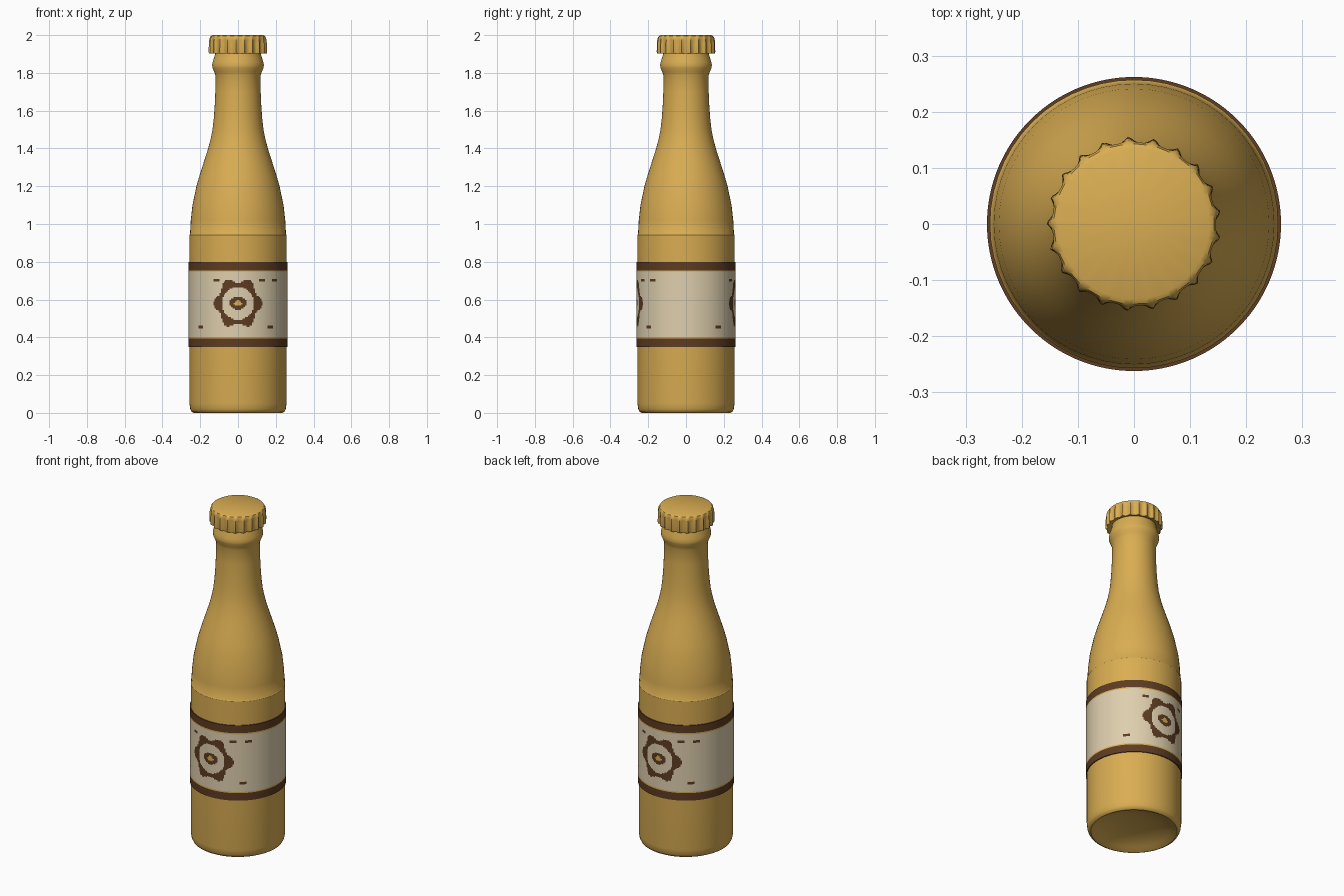
import bpy
from math import sin, cos, pi, radians, atan2, hypot

if "Cube" in bpy.data.objects:
    bpy.data.objects.remove(bpy.data.objects["Cube"])


def material(name, rgb):
    m = bpy.data.materials.new(name)
    m.use_nodes = True
    m.diffuse_color = (*rgb, 1)
    bsdf = m.node_tree.nodes["Principled BSDF"]
    bsdf.inputs["Base Color"].default_value = (*rgb, 1)
    bsdf.inputs["Roughness"].default_value = 0.6
    return m


amber = material("amber", (0.70, 0.42, 0.085))
cream = material("cream", (0.73, 0.62, 0.42))
brown = material("dark brown", (0.11, 0.045, 0.016))


def lathe(name, profile, segments, mats, flute=None, angle=35):
    """Spin (radius, height) points round z; zero-radius ends become poles."""
    verts, rings, faces = [], [], []
    for r, z in profile:
        if r == 0:
            rings.append([len(verts)] * segments)
            verts.append((0, 0, z))
            continue
        rings.append(list(range(len(verts), len(verts) + segments)))
        for i in range(segments):
            a = 2 * pi * i / segments
            rr = r * flute(a, r, z) if flute else r
            verts.append((rr * cos(a), rr * sin(a), z))
    for low, high in zip(rings, rings[1:]):
        for i in range(segments):
            j = (i + 1) % segments
            quad = (low[i], low[j], high[j], high[i])
            faces.append(tuple(dict.fromkeys(quad)))
    mesh = bpy.data.meshes.new(name)
    mesh.from_pydata(verts, [], faces)
    mesh.update()
    ob = bpy.data.objects.new(name, mesh)
    bpy.context.collection.objects.link(ob)
    for m in mats:
        mesh.materials.append(m)
    bpy.ops.object.select_all(action="DESELECT")
    ob.select_set(True)
    bpy.context.view_layer.objects.active = ob
    bpy.ops.object.shade_smooth_by_angle(angle=radians(angle))
    return ob


# Bottle: dished base, straight body, fine step, sloping shoulder, neck, lip bead
bottle_profile = [
    (0, 0.05), (0.08, 0.047), (0.15, 0.035), (0.2, 0.016), (0.225, 0.003),
    (0.235, 0), (0.246, 0.006), (0.253, 0.02), (0.257, 0.05), (0.257, 0.943),
    (0.254, 0.947), (0.25, 1.02), (0.241, 1.1), (0.22, 1.2), (0.206, 1.25),
    (0.19, 1.3), (0.174, 1.35), (0.158, 1.4), (0.145, 1.45), (0.135, 1.5),
    (0.128, 1.56), (0.123, 1.63), (0.12, 1.7), (0.119, 1.785),
    (0.126, 1.805), (0.135, 1.826), (0.137, 1.84), (0.134, 1.856),
    (0.127, 1.88), (0.121, 1.9), (0.117, 1.94), (0, 1.94),
]
lathe("bottle", bottle_profile, 56, [amber])

# Crown cap: scalloped skirt with sharp ridges, fading into a flat top
RIDGES = 21


def scallop(a, r, z):
    if r < 0.135:
        return 1
    phase = ((a - radians(93.6)) * RIDGES / (2 * pi)) % 1
    fade = min(1, (2.0 - z) / 0.035)
    return 1 - 0.085 * fade * sin(pi * phase) ** 0.8


cap_profile = [
    (0.112, 1.915), (0.13, 1.905), (0.156, 1.902), (0.158, 1.91),
    (0.157, 1.955), (0.155, 1.972), (0.151, 1.985), (0.144, 1.995),
    (0.134, 2.0), (0, 2.0),
]
lathe("crown_cap", cap_profile, RIDGES * 8, [amber], scallop)

# Label: thin wrapped sleeve on a fine grid, coloured by rule
RADIUS, LOW, STEP, ROWS = 0.262, 0.35, 0.0075, 60
HIGH = LOW + STEP * ROWS
sleeve = [(RADIUS, LOW + STEP * i) for i in range(ROWS + 1)]
label = lathe("label", [(0.25, LOW)] + sleeve + [(0.25, HIGH)], 216,
              [cream, brown, amber])
CREAM, BROWN, AMBER = range(3)
TOP_DASHES, LOW_DASHES = (-0.115, 0.13, 0.215), (-0.222, 0.187)


def label_colour(p):
    # Border bands with a fine amber line inside each
    edge = min(p.z - LOW, HIGH - p.z)
    if edge < 0.0455:
        return BROWN
    if edge < 0.053:
        return AMBER
    # Same emblem on front and back: u is the arc distance from its centre
    side = 1 if p.y < 0 else -1
    u = RADIUS * atan2(side * p.x, abs(p.y))
    v = p.z - 0.58
    d, a = hypot(u, v), atan2(v, u)
    if hypot(u / 0.021, v / 0.014) < 1:
        return AMBER
    if hypot(u / 0.047, v / 0.034) < 1:
        return BROWN
    if 0.086 < d < 0.122 + 0.014 * cos(6 * a):
        return BROWN
    # Small dashes beside the emblem
    dashes = TOP_DASHES if v > 0 else LOW_DASHES
    height = 0.121 if v > 0 else -0.122
    if abs(v - height) < 0.008 and any(abs(u - c) < 0.019 for c in dashes):
        return BROWN
    return CREAM


for face in label.data.polygons:
    face.material_index = label_colour(face.center)
